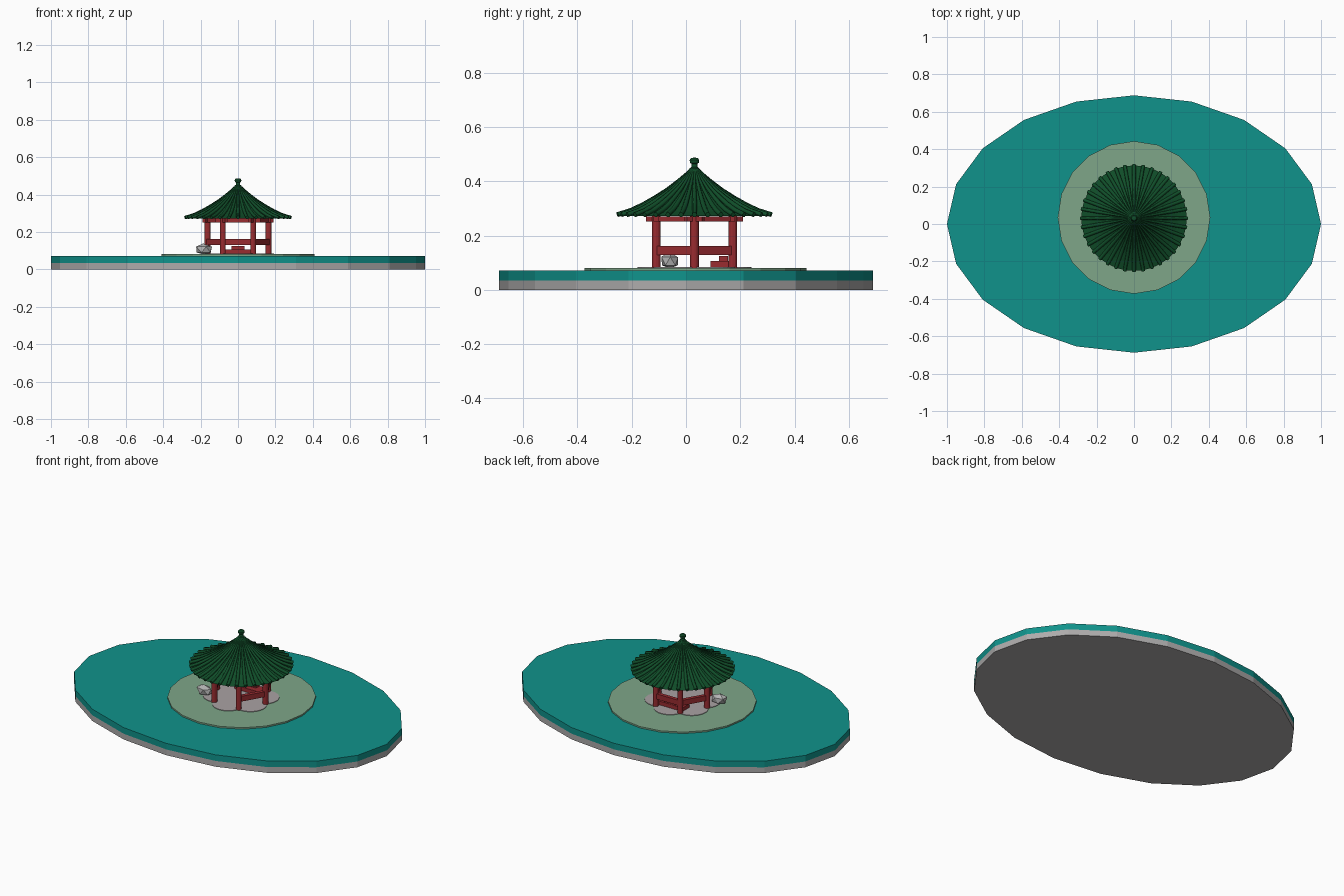
import bpy, bmesh, math, random
from mathutils import Vector

if "Cube" in bpy.data.objects:
    bpy.data.objects.remove(bpy.data.objects["Cube"])
random.seed(4)

def mat(name, c):
    m = bpy.data.materials.new(name)
    m.diffuse_color = (*c, 1)
    m.use_nodes = True
    m.node_tree.nodes["Principled BSDF"].inputs["Base Color"].default_value = m.diffuse_color
    return m

WATER = mat("teal water", (0.005, 0.29, 0.26))
GRASS = mat("pale green ground", (0.21, 0.38, 0.25))
STONE = mat("grey base", (0.42, 0.41, 0.41))
FLOOR = mat("pinkish grey paving", (0.40, 0.36, 0.37))
RED = mat("red wood", (0.32, 0.025, 0.03))
GREEN = mat("dark green tile", (0.005, 0.075, 0.022))
ROCK = mat("light rock", (0.46, 0.46, 0.46))

CX, CY = 0.0, 0.031      # pavilion centre
GROUND = 0.081
R = 0.163                # post circle

def finish(name, bm, m):
    bmesh.ops.recalc_face_normals(bm, faces=bm.faces)
    me = bpy.data.meshes.new(name)
    bm.to_mesh(me)
    bm.free()
    me.materials.append(m)
    ob = bpy.data.objects.new(name, me)
    bpy.context.collection.objects.link(ob)
    return ob

def lathe(name, prof, n, m, centre=(0, 0), sx=1.0, sy=1.0):
    """Revolve (radius, z) points; close the ends with flat caps."""
    bm = bmesh.new()
    rings = [[bm.verts.new((centre[0] + sx * r * math.cos(2 * math.pi * i / n),
                            centre[1] + sy * r * math.sin(2 * math.pi * i / n), z))
              for i in range(n)] for r, z in prof]
    for a, b in zip(rings, rings[1:]):
        for i in range(n):
            j = (i + 1) % n
            bm.faces.new((a[i], a[j], b[j], b[i]))
    bm.faces.new(rings[0])
    bm.faces.new(rings[-1])
    return finish(name, bm, m)

def box(name, centre, size, m, angle=0.0):
    bm = bmesh.new()
    bmesh.ops.create_cube(bm, size=1)
    for v in bm.verts:
        v.co = Vector(v.co[k] * size[k] for k in range(3))
    ob = finish(name, bm, m)
    ob.location = centre
    ob.rotation_euler.z = angle
    return ob

# oval base, water and round island
lathe("stone_base", [(1, 0), (1, 0.035)], 20, STONE, sy=0.688)
lathe("water", [(1, 0.035), (1, 0.072)], 20, WATER, sy=0.688)
lathe("island", [(0.408, 0.065), (0.408, GROUND)], 20, GRASS, (0, 0.035))

# six-lobed paving, lobes between the posts
bm = bmesh.new()
ring = []
for i in range(72):
    a = 2 * math.pi * i / 72
    d = (a % (math.pi / 3)) - math.pi / 6
    r = 0.12 * math.cos(d) + math.sqrt(0.09 ** 2 - (0.12 * math.sin(d)) ** 2)
    ring.append(bm.verts.new((CX + r * math.cos(a), CY + r * math.sin(a), GROUND + 0.003)))
face = bm.faces.new(ring)
ext = bmesh.ops.extrude_face_region(bm, geom=[face])
for v in ext["geom"]:
    if isinstance(v, bmesh.types.BMVert):
        v.co.z -= 0.006
finish("paving", bm, FLOOR)

# posts, top beams with crossing ends, railings (open at the front)
for i in range(6):
    a = i * math.pi / 3
    post = lathe(f"post_{i}", [(0.016, GROUND), (0.016, 0.285)], 12, RED,
                 (CX + R * math.cos(a), CY + R * math.sin(a)))
    m = a + math.pi / 6
    d = R * math.cos(math.pi / 6)
    x, y = CX + d * math.cos(m), CY + d * math.sin(m)
    turn = m + math.pi / 2
    box(f"top_beam_{i}", (x, y, 0.261), (R + 0.075, 0.018, 0.02), RED, turn)
    if i != 4:
        box(f"railing_{i}", (x, y, 0.145), (R, 0.022, 0.032), RED, turn)

# bench at the back
box("bench_seat", (CX, 0.123, 0.094), (0.17, 0.066, 0.026), RED)
box("bench_back", (CX, 0.138, 0.115), (0.07, 0.032, 0.018), RED)

# roof shell: concave outer profile and matching underside
outer = [(0.282, 0.272), (0.235, 0.288), (0.19, 0.309), (0.145, 0.336),
         (0.10, 0.366), (0.06, 0.398), (0.03, 0.424), (0.012, 0.442)]
inner = [(r, z - 0.012) for r, z in reversed(outer[1:])]
lathe("roof_shell", inner + outer, 36, GREEN, (CX, CY))

# tile ribs running down the roof
cu = bpy.data.curves.new("roof_ribs", "CURVE")
cu.dimensions = "3D"
cu.bevel_depth = 0.0095
cu.bevel_resolution = 1
cu.use_fill_caps = True
for i in range(36):
    a = 2 * math.pi * i / 36
    sp = cu.splines.new("POLY")
    sp.points.add(len(outer) - 1)
    for p, (r, z) in zip(sp.points, outer):
        rr = r + (0.004 if r > 0.25 else 0)
        p.co = (CX + rr * math.cos(a), CY + rr * math.sin(a), z + 0.005, 1)
        p.radius = 0.4 + 0.6 * min(1, r / 0.19)
cu.materials.append(GREEN)
bpy.context.collection.objects.link(bpy.data.objects.new("roof_ribs", cu))

# finial
lathe("finial", [(0.022, 0.43), (0.018, 0.448), (0.012, 0.452), (0.011, 0.464),
                 (0.017, 0.468), (0.018, 0.478), (0.013, 0.485), (0.004, 0.487)],
      14, GREEN, (CX, CY))

# faceted rock beside the pavilion
bm = bmesh.new()
bmesh.ops.create_icosphere(bm, subdivisions=1, radius=1)
for v in bm.verts:
    v.co *= random.uniform(0.9, 1.1)
    v.co = Vector((-0.183 + v.co.x * 0.05 - v.co.z * 0.004,
                   -0.058 + v.co.y * 0.036,
                   max(GROUND - 0.002, 0.105 + v.co.z * 0.035)))
finish("rock", bm, ROCK)
